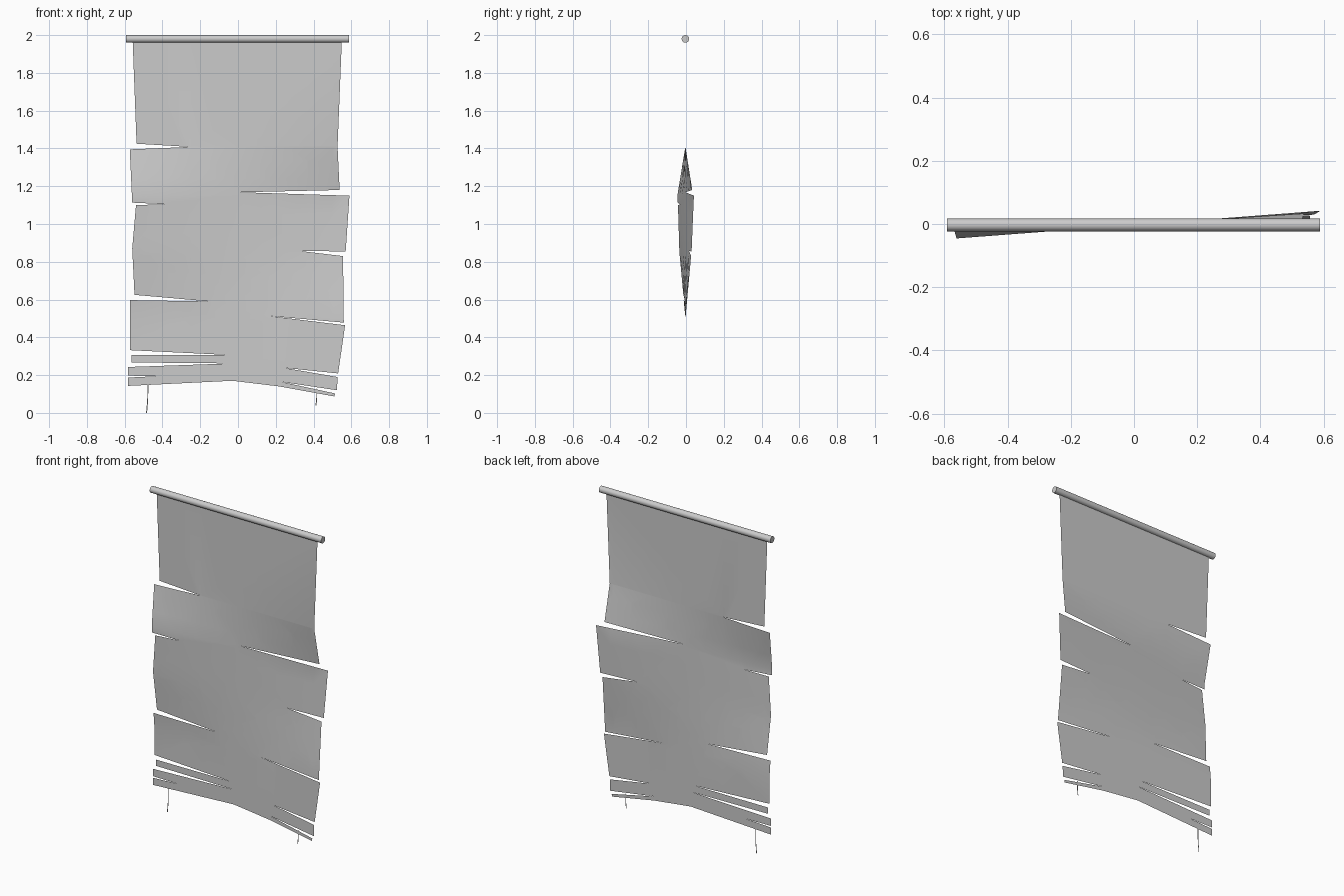
import bpy, bmesh, math
from mathutils import Vector

default = bpy.data.objects.get("Cube")
if default:
    bpy.data.objects.remove(default, do_unlink=True)

SHEET_Y = -0.003


def make_material(name, rgb):
    mat = bpy.data.materials.new(name)
    mat.use_nodes = True
    color = (*rgb, 1.0)
    mat.diffuse_color = color
    mat.node_tree.nodes["Principled BSDF"].inputs["Base Color"].default_value = color
    return mat


grey = make_material("plain grey", (0.6, 0.6, 0.6))


def fold(z):
    """How far the cloth is twisted out of its plane at a height."""
    keys = [(0.5, 0.0), (0.85, 0.75), (1.15, 1.0), (1.41, 0.0)]
    for (z0, w0), (z1, w1) in zip(keys, keys[1:]):
        if z0 <= z <= z1:
            return w0 + (w1 - w0) * (z - z0) / (z1 - z0)
    return 0.0


def flat_piece(name, outline, cuts_x=(), cuts_z=()):
    """Fill an x-z outline, slice it along a grid, then twist it."""
    bm = bmesh.new()
    face = bm.faces.new([bm.verts.new((x, SHEET_Y, z)) for x, z in outline])
    face.normal_update()
    if face.normal.y > 0:
        face.normal_flip()
    bmesh.ops.triangulate(bm, faces=bm.faces[:])
    slices = [((x, 0, 0), (1, 0, 0)) for x in cuts_x]
    slices += [((0, 0, z), (0, 0, 1)) for z in cuts_z]
    for point, normal in slices:
        bmesh.ops.bisect_plane(bm, geom=bm.verts[:] + bm.edges[:] + bm.faces[:],
                               plane_co=point, plane_no=normal, dist=1e-5)
    for v in bm.verts:
        v.co.y += 0.076 * v.co.x * fold(v.co.z)
    for f in bm.faces:
        f.smooth = True
    mesh = bpy.data.meshes.new(name)
    bm.to_mesh(mesh)
    bm.free()
    obj = bpy.data.objects.new(name, mesh)
    bpy.context.collection.objects.link(obj)
    mesh.materials.append(grey)
    return obj


# Torn cloth: each edge runs downward, dipping inward at every tear
right_edge = [
    (-.558, 1.98), (-.537, 1.425), (-.25, 1.408), (-.573, 1.395),
    (-.56, 1.113), (-.378, 1.105), (-.54, 1.1), (-.56, .87),
    (-.548, .625), (-.15, .59), (-.573, .597), (-.573, .332),
    (-.055, .307), (-.563, .306), (-.563, .267), (-.03, .262),
    (-.582, .243), (-.582, .197), (-.415, .195), (-.582, .187),
    (-.582, .143), (-.03, .17)]
left_edge = [
    (.55, 1.98), (.527, 1.41), (.538, 1.18), (.013, 1.168),
    (.59, 1.15), (.57, .855), (.33, .857), (.556, .83),
    (.56, .478), (.157, .514), (.567, .464), (.53, .209),
    (.24, .239), (.527, .19), (.524, .12), (.225, .165),
    (.514, .103), (.511, .087), (.22, .14)]
flat_piece("torn_cloth", right_edge + left_edge[::-1],
           cuts_x=[i / 8 for i in range(-4, 5)],
           cuts_z=[.5, .62, .74, .85, .95, 1.05, 1.15, 1.24, 1.33, 1.41])


# Loose threads: narrow ribbons under the lower hem
def thread(name, path, width=0.005):
    half = width / 2
    outline = [(x - half, z) for x, z in path] + [(x + half, z) for x, z in path[::-1]]
    flat_piece(name, outline)


thread("right_thread", [(-.477, .16), (-.478, .07), (-.484, 0)])
thread("left_thread", [(.417, .13), (.417, .08), (.413, .04)])

# Hanging rod
bpy.ops.mesh.primitive_cylinder_add(vertices=32, radius=0.02, depth=1.18,
                                    location=(-.002, SHEET_Y, 1.98),
                                    rotation=(0, math.pi / 2, 0))
rod = bpy.context.object
rod.name = "hanging_rod"
rod.data.materials.append(grey)
bpy.ops.object.shade_smooth_by_angle(angle=math.radians(40))
